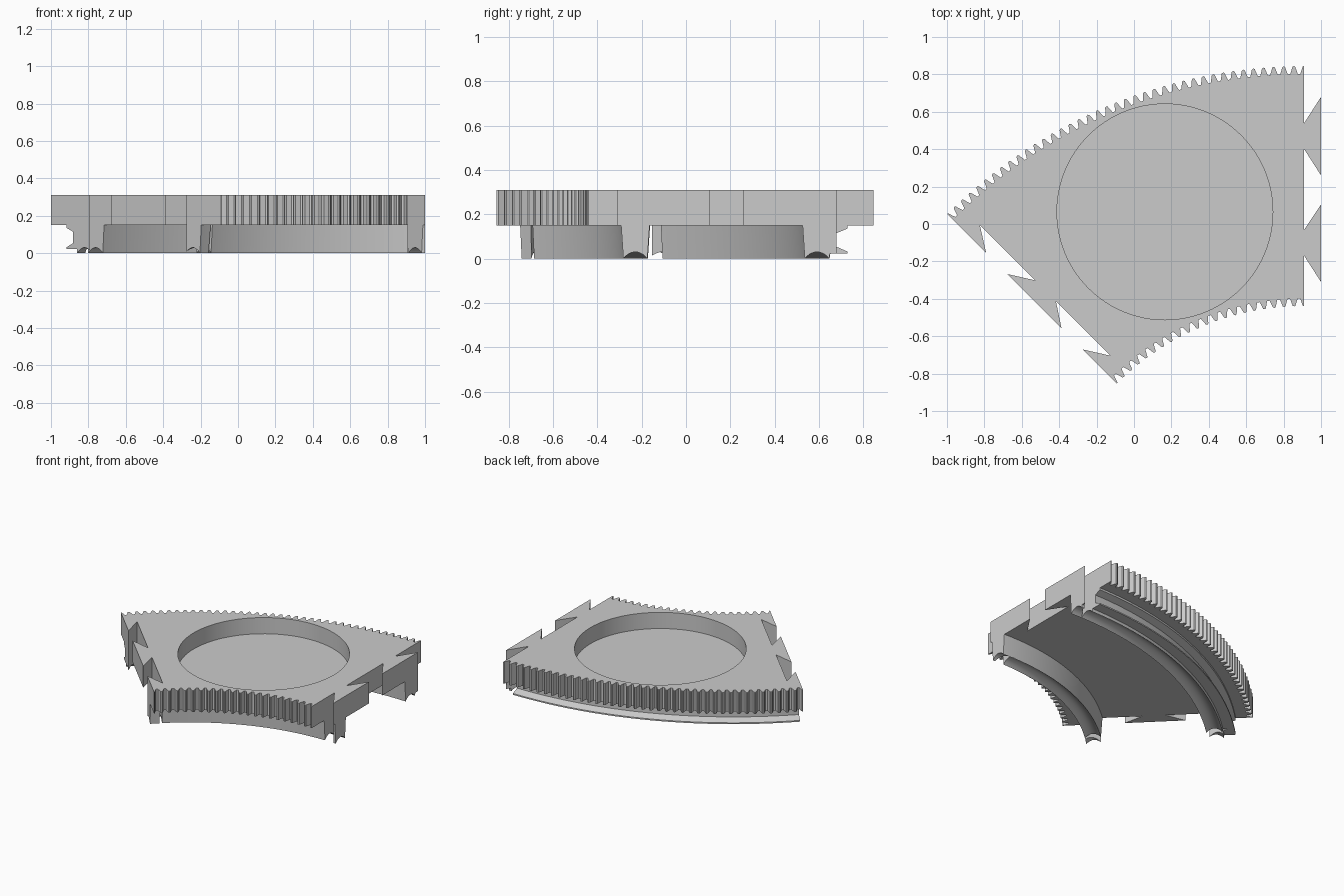
import bpy, bmesh
from math import sin, cos, pi, sqrt, radians

cube = bpy.data.objects.get("Cube")
if cube:
    bpy.data.objects.remove(cube, do_unlink=True)

CX, CY = 0.91, -1.855            # centre of the ring the segment belongs to
SPAN = pi / 4
LOW, TOP, FLOOR = 0.15, 0.31, 0.19

grey = bpy.data.materials.new("plain_grey")
grey.use_nodes = True
colour = (0.6, 0.6, 0.6, 1)
grey.diffuse_color = colour
grey.node_tree.nodes["Principled BSDF"].inputs["Base Color"].default_value = colour


def polar(r, a):
    """Point at radius r, angle a measured from the straight right edge."""
    return CX - r * sin(a), CY + r * cos(a)


def finish(name, bm):
    bmesh.ops.recalc_face_normals(bm, faces=bm.faces)
    mesh = bpy.data.meshes.new(name)
    bm.to_mesh(mesh)
    bm.free()
    mesh.materials.append(grey)
    ob = bpy.data.objects.new(name, mesh)
    bpy.context.collection.objects.link(ob)
    return ob


def prism(name, points, z0, z1):
    bm = bmesh.new()
    face = bm.faces.new([bm.verts.new((x, y, z0)) for x, y in points])
    top = bmesh.ops.extrude_face_region(bm, geom=[face])["geom"]
    verts = [v for v in top if isinstance(v, bmesh.types.BMVert)]
    bmesh.ops.translate(bm, verts=verts, vec=(0, 0, z1 - z0))
    return finish(name, bm)


def sweep(name, profile, a0, a1, steps=56):
    """Sweep a closed (radius, z) profile around the ring centre."""
    bm = bmesh.new()
    rings = []
    for i in range(steps + 1):
        a = a0 + (a1 - a0) * i / steps
        rings.append([bm.verts.new((*polar(r, a), z)) for r, z in profile])
    n = len(profile)
    for p, q in zip(rings, rings[1:]):
        for i in range(n):
            j = (i + 1) % n
            bm.faces.new((p[i], p[j], q[j], q[i]))
    bm.faces.new(rings[0])
    bm.faces.new(rings[-1])
    return finish(name, bm)


def boolean(ob, cutter, operation):
    cutter.hide_render = True
    mod = ob.modifiers.new("cut", "BOOLEAN")
    mod.operation, mod.object, mod.solver = operation, cutter, "EXACT"
    graph = bpy.context.evaluated_depsgraph_get()
    mesh = bpy.data.meshes.new_from_object(ob.evaluated_get(graph))
    ob.modifiers.clear()
    ob.data = mesh
    bpy.data.objects.remove(cutter, do_unlink=True)


def smooth(ob, angle):
    bpy.ops.object.select_all(action="DESELECT")
    ob.select_set(True)
    bpy.context.view_layer.objects.active = ob
    bpy.ops.object.shade_smooth_by_angle(angle=radians(angle))


def toothed_arc(root, tip, count):
    """Gear edge from the right side to the left side."""
    shape = [(0.0, 1), (0.16, 0.9), (0.3, 0.35), (0.4, 0), (0.64, 0), (0.74, 0.35), (0.88, 0.9)]
    pts = []
    for k in range(count):
        for t, h in shape:
            pts.append(polar(root + (tip - root) * h, SPAN * (k + t) / count))
    pts.append(polar(tip, SPAN))
    return pts


# Dovetail radii, from the outside inwards: narrow neck and wide end of each
dovetails = [(2.395, 2.255, 2.535, 2.115), (1.825, 1.685, 1.96, 1.545)]


def left_slots():
    """Undercut slots along the left edge, outer to inner."""
    pts = []
    for neck_out, neck_in, wide_out, wide_in in dovetails:
        for r, depth in ((neck_out + 0.01, 0), (wide_out, 0.082), (wide_in, 0.082), (neck_in - 0.01, 0)):
            x, y = polar(r, SPAN)
            pts.append((x + depth / sqrt(2), y + depth / sqrt(2)))
    return pts


def right_tabs():
    """Matching tabs along the right edge, inner to outer."""
    pts = []
    for neck_out, neck_in, wide_out, wide_in in reversed(dovetails):
        for r, out in ((neck_in, 0), (wide_in, 0.09), (wide_out, 0.09), (neck_out, 0)):
            pts.append((CX + out, CY + r))
    return pts


def outline(outer, inner):
    return outer + left_slots() + inner[::-1] + right_tabs()


# Toothed plate with a round recess
plate = prism("toothed_plate",
              outline(toothed_arc(2.657, 2.7, 39), toothed_arc(1.457, 1.415, 21)),
              LOW, TOP)
circle = [(0.165 + 0.577 * cos(2 * pi * i / 96), 0.065 + 0.577 * sin(2 * pi * i / 96))
          for i in range(96)]
boolean(plate, prism("recess_cutter", circle, FLOOR, TOP + 0.1), "DIFFERENCE")
smooth(plate, 15)


# Curved rails below the plate, trimmed by the same dovetail outline
def hollow(r0, r1, depth=0.03, steps=10):
    """Shallow concave underside from r0 to r1."""
    return [(r0 + (r1 - r0) * i / steps, depth * sin(pi * i / steps) ** 0.8 if 0 < i < steps else 0)
            for i in range(steps + 1)]


rails = {
    "inner_rail": [(1.565, LOW)] + hollow(1.575, 1.683) + [(1.693, LOW)],
    "outer_rail": [(2.383, LOW)] + hollow(2.393, 2.503) + [
        (2.506, 0.022), (2.583, 0.022), (2.583, 0.032), (2.535, 0.053),
        (2.535, 0.115), (2.583, 0.135), (2.583, LOW)],
}
for name, profile in rails.items():
    rail = sweep(name, profile, -0.1, SPAN + 0.08)
    arcs = [[polar(r, SPAN * i / 24) for i in range(25)] for r in (2.68, 1.44)]
    boolean(rail, prism("rail_trimmer", outline(*arcs), -0.1, TOP), "INTERSECT")
    smooth(rail, 22)
